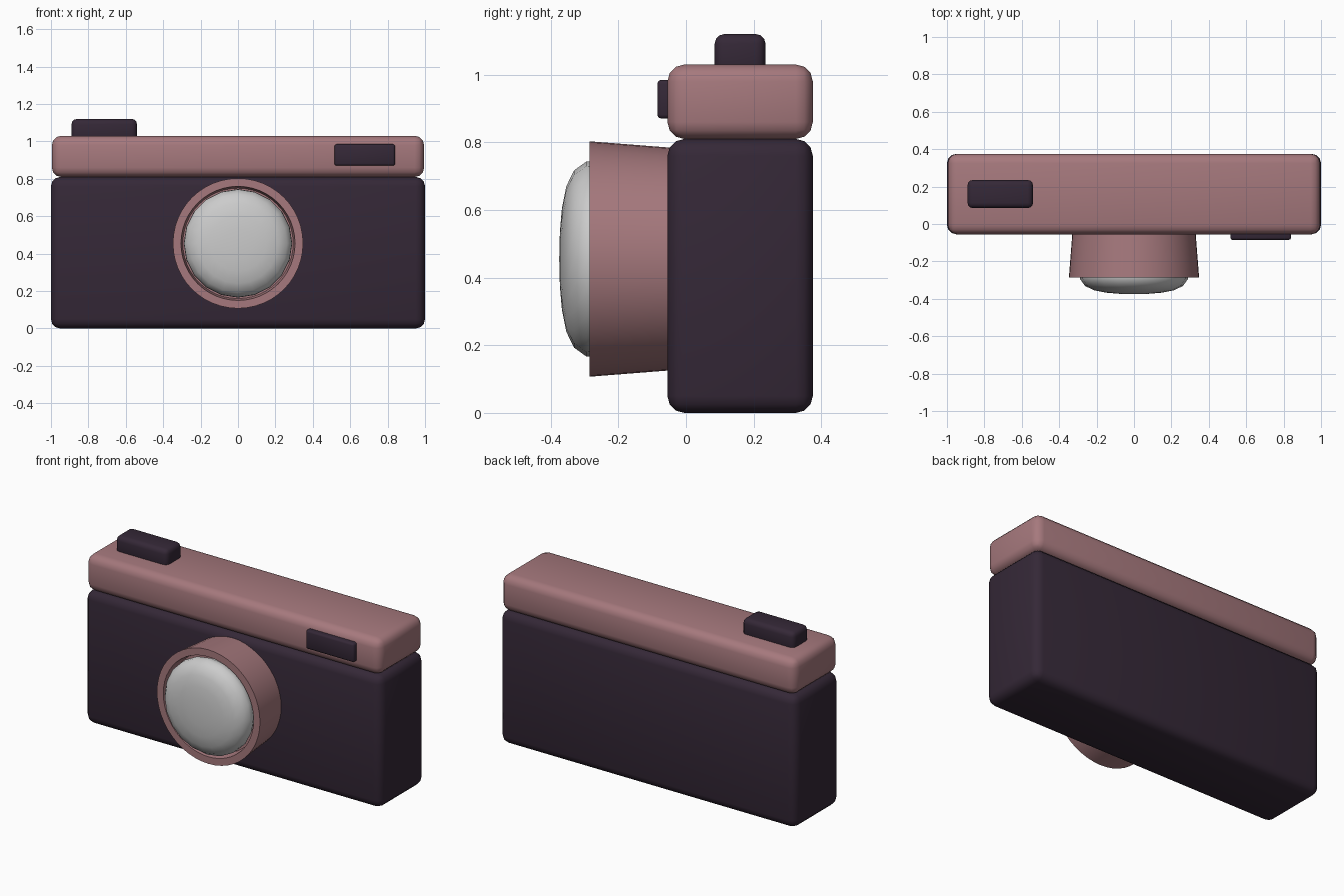
import bpy, bmesh, math
from mathutils import Matrix

if "Cube" in bpy.data.objects:
    bpy.data.objects.remove(bpy.data.objects["Cube"])


def material(name, color):
    m = bpy.data.materials.new(name)
    m.diffuse_color = (*color, 1)
    m.use_nodes = True
    m.node_tree.nodes["Principled BSDF"].inputs["Base Color"].default_value = m.diffuse_color
    return m


DARK = material("dark_plum", (0.035, 0.021, 0.038))
ROSE = material("dusty_rose", (0.38, 0.19, 0.205))


def finish(name, bm, mat, angle):
    bmesh.ops.recalc_face_normals(bm, faces=bm.faces)
    mesh = bpy.data.meshes.new(name)
    bm.to_mesh(mesh)
    bm.free()
    ob = bpy.data.objects.new(name, mesh)
    bpy.context.collection.objects.link(ob)
    if mat:
        mesh.materials.append(mat)
    bpy.ops.object.select_all(action='DESELECT')
    ob.select_set(True)
    bpy.context.view_layer.objects.active = ob
    bpy.ops.object.shade_smooth_by_angle(angle=math.radians(angle))
    return ob


def rounded_box(name, lo, hi, bevel, mat, segments=3):
    size = [b - a for a, b in zip(lo, hi)]
    mid = [(a + b) / 2 for a, b in zip(lo, hi)]
    bm = bmesh.new()
    bmesh.ops.create_cube(bm, size=1, matrix=Matrix.Translation(mid) @ Matrix.Diagonal((*size, 1)))
    bmesh.ops.bevel(bm, geom=bm.edges[:], offset=bevel, segments=segments,
                    profile=0.5, affect='EDGES', clamp_overlap=True)
    return finish(name, bm, mat, 50)


def lathe_y(name, profile, steps, mat, angle, z=0.455):
    # profile of (radius, y) spun around the lens axis
    bm = bmesh.new()
    verts = [bm.verts.new((r, y, z)) for r, y in profile]
    edges = [bm.edges.new(p) for p in zip(verts, verts[1:])]
    bmesh.ops.spin(bm, geom=verts + edges, cent=(0, 0, z), axis=(0, 1, 0),
                   angle=math.tau, steps=steps, use_merge=False)
    bmesh.ops.remove_doubles(bm, verts=bm.verts[:], dist=1e-4)
    return finish(name, bm, mat, angle)


# Main case and top cover
rounded_box("body", (-1, -0.055, 0), (1, 0.375, 0.81), 0.05, DARK)
rounded_box("top_cover", (-0.995, -0.055, 0.81), (0.995, 0.375, 1.03), 0.05, ROSE)

# Shutter button and viewfinder window
rounded_box("shutter_button", (-0.89, 0.085, 1.0), (-0.54, 0.235, 1.12), 0.028, DARK)
rounded_box("viewfinder", (0.515, -0.085, 0.87), (0.84, 0.0, 0.985), 0.012, DARK, 2)

# Flared lens barrel with a recessed front
lathe_y("lens_barrel", [(0, -0.03), (0.328, -0.03), (0.348, -0.285),
                        (0.305, -0.285), (0.295, -0.22), (0, -0.22)], 48, ROSE, 40)

# Domed lens glass
lathe_y("lens_glass", [(0, -0.225), (0.27, -0.225), (0.29, -0.265), (0.288, -0.295),
                       (0.262, -0.331), (0.215, -0.354), (0.15, -0.367),
                       (0.08, -0.373), (0, -0.375)], 20, None, 60)
